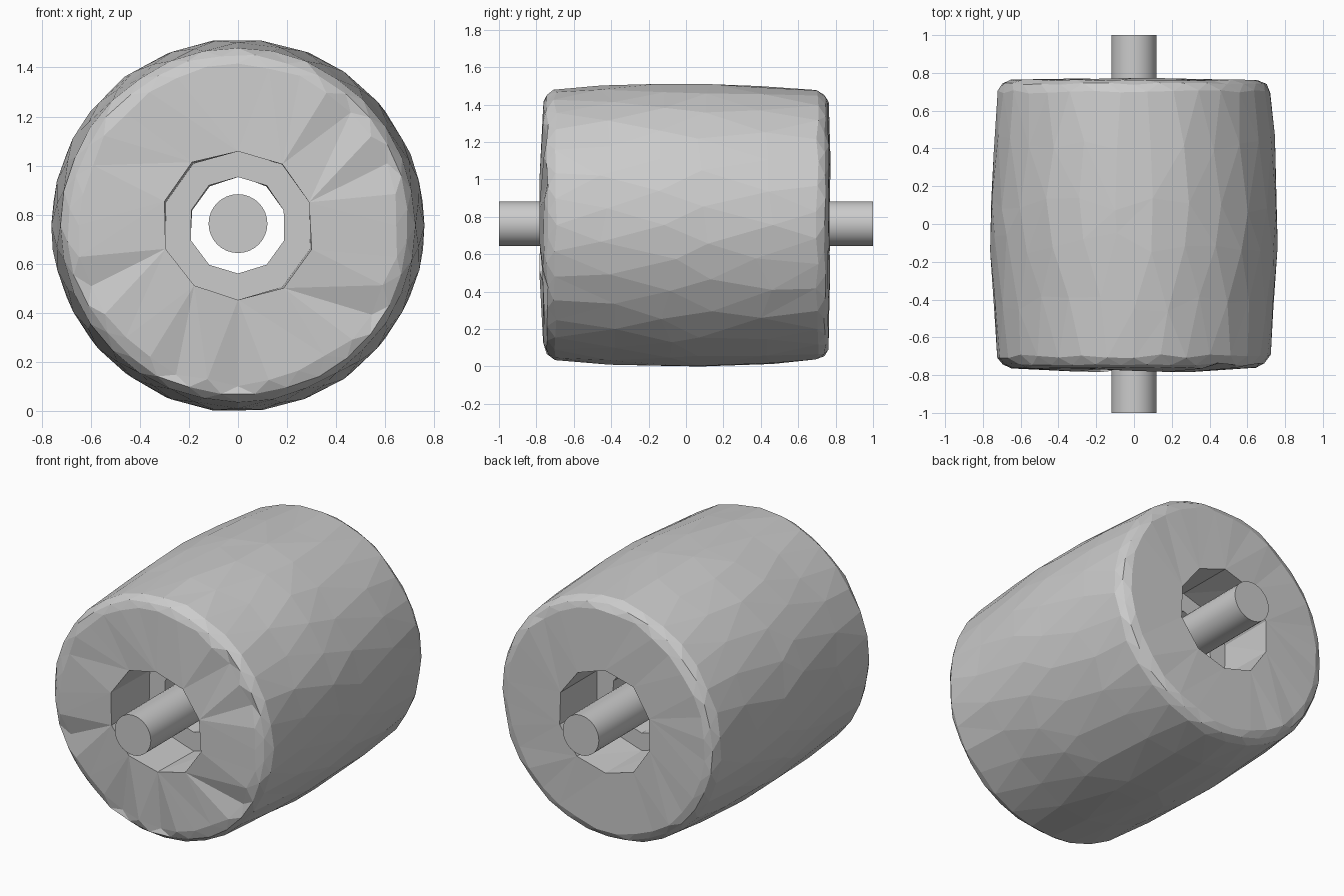
import bpy, bmesh, math, random

if "Cube" in bpy.data.objects:
    bpy.data.objects.remove(bpy.data.objects["Cube"])

random.seed(4)
CZ = 0.763  # axle height


def ring(bm, y, r, n, offset=0.0, jr=0.0, jy=0.0, dents=()):
    """One ring of n points around the y axis, slightly uneven."""
    pts = []
    for i in range(n):
        a = 2 * math.pi * (i + offset) / n
        rr = r + random.uniform(-jr, jr)
        yy = y + random.uniform(-jy, jy) + (0.03 if i in dents else 0)
        pts.append((a, bm.verts.new((rr * math.cos(a), yy, CZ + rr * math.sin(a)))))
    return pts


def zipper(bm, A, B):
    """Join two rings of any point count with triangles."""
    i = j = 0
    na, nb = len(A), len(B)
    ang = lambda R, k: R[k % len(R)][0] + 2 * math.pi * (k // len(R))
    while i < na or j < nb:
        if j >= nb or (i < na and ang(A, i + 1) <= ang(B, j + 1)):
            bm.faces.new((A[i % na][1], A[(i + 1) % na][1], B[j % nb][1]))
            i += 1
        else:
            bm.faces.new((A[i % na][1], B[(j + 1) % nb][1], B[j % nb][1]))
            j += 1


# Roller: bulging low-poly barrel, hub recess at both ends, narrow bore
bm = bmesh.new()
N = 32
profile = [
    # y, radius, sides, offset, radius jitter, y jitter, dented points
    (-0.775, 0.31, 10, 0.5, 0.01, 0.012, ()),
    (-0.762, 0.65, N, 0, 0.012, 0.004, (2, 4, 18, 22, 24, 29)),
    (-0.742, 0.695, N, 0.5, 0.006, 0.006, ()),
    (-0.70, 0.722, N, 0, 0.003, 0.01, ()),
    (-0.42, 0.743, 26, 0.5, 0.004, 0.05, ()),
    (-0.10, 0.759, 26, 0, 0.003, 0.06, ()),
    (0.10, 0.760, 24, 0.5, 0.003, 0.04, ()),
    (0.42, 0.745, 26, 0, 0.004, 0.05, ()),
    (0.70, 0.722, N, 0.5, 0.003, 0.01, ()),
    (0.742, 0.70, N, 0, 0.005, 0.006, ()),
    (0.762, 0.66, N, 0.5, 0.008, 0.004, ()),
    (0.77, 0.31, 10, 0.5, 0.01, 0.004, ()),
    (0.42, 0.31, 10, 0.5, 0.005, 0, ()),
    (0.42, 0.20, 10, 0.5, 0.004, 0, ()),
    (-0.42, 0.20, 10, 0.5, 0.004, 0, ()),
    (-0.42, 0.31, 10, 0.5, 0.005, 0, ()),
]
rings = [ring(bm, *p) for p in profile]
for k, R in enumerate(rings):
    zipper(bm, R, rings[(k + 1) % len(rings)])
bmesh.ops.recalc_face_normals(bm, faces=bm.faces[:])
# rest the barrel on the ground
low = min(v.co.z for v in bm.verts)
for v in bm.verts:
    v.co.z -= low
mesh = bpy.data.meshes.new("roller_barrel")
bm.to_mesh(mesh)
bm.free()
bpy.context.collection.objects.link(bpy.data.objects.new("roller_barrel", mesh))

# Axle rod through the bore
bpy.ops.mesh.primitive_cylinder_add(vertices=32, radius=0.12, depth=2.0,
                                    location=(0, 0, CZ),
                                    rotation=(math.pi / 2, 0, 0))
bpy.context.object.name = "axle_rod"
bpy.ops.object.shade_smooth_by_angle(angle=math.radians(40))
